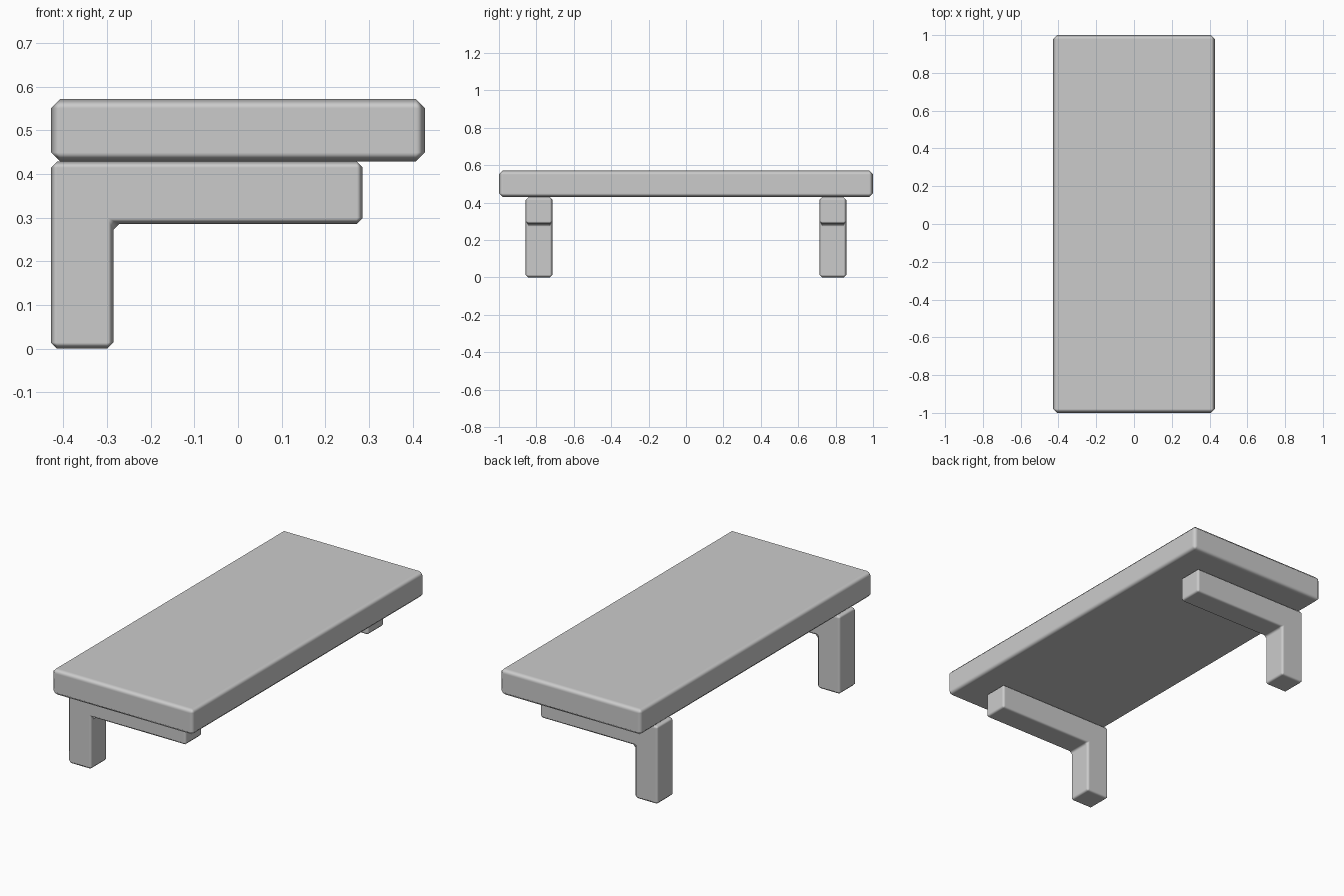
import bpy
import bmesh

if "Cube" in bpy.data.objects:
    bpy.data.objects.remove(bpy.data.objects["Cube"])

U = 1 / 7  # beam thickness; every size is a multiple of it


def extrude_profile(name, points, y0, y1, bevel):
    """Extrude an x-z outline along y and chamfer its edges."""
    bm = bmesh.new()
    face = bm.faces.new([bm.verts.new((x * U, y0 * U, z * U)) for x, z in points])
    res = bmesh.ops.extrude_face_region(bm, geom=[face])
    verts = [v for v in res["geom"] if isinstance(v, bmesh.types.BMVert)]
    bmesh.ops.translate(bm, verts=verts, vec=(0, (y1 - y0) * U, 0))
    bmesh.ops.recalc_face_normals(bm, faces=bm.faces)
    mesh = bpy.data.meshes.new(name)
    bm.to_mesh(mesh)
    bm.free()
    mesh.shade_smooth()
    obj = bpy.data.objects.new(name, mesh)
    bpy.context.collection.objects.link(obj)
    mod = obj.modifiers.new("Chamfer", "BEVEL")
    mod.width = bevel
    mod.segments = 1
    mod.limit_method = "ANGLE"
    mod.harden_normals = True
    return obj


# Table top
extrude_profile("table_top", [(-3, 3), (3, 3), (3, 4), (-3, 4)], -7, 7, 0.021)

# L-shaped supports: a leg with a cantilevered arm, one near each end
L_SHAPE = [(-3, 0), (-2, 0), (-2, 2), (2, 2), (2, 3), (-3, 3)]
for name, y0 in (("front_leg", -6), ("back_leg", 5)):
    extrude_profile(name, L_SHAPE, y0, y0 + 1, 0.014)
